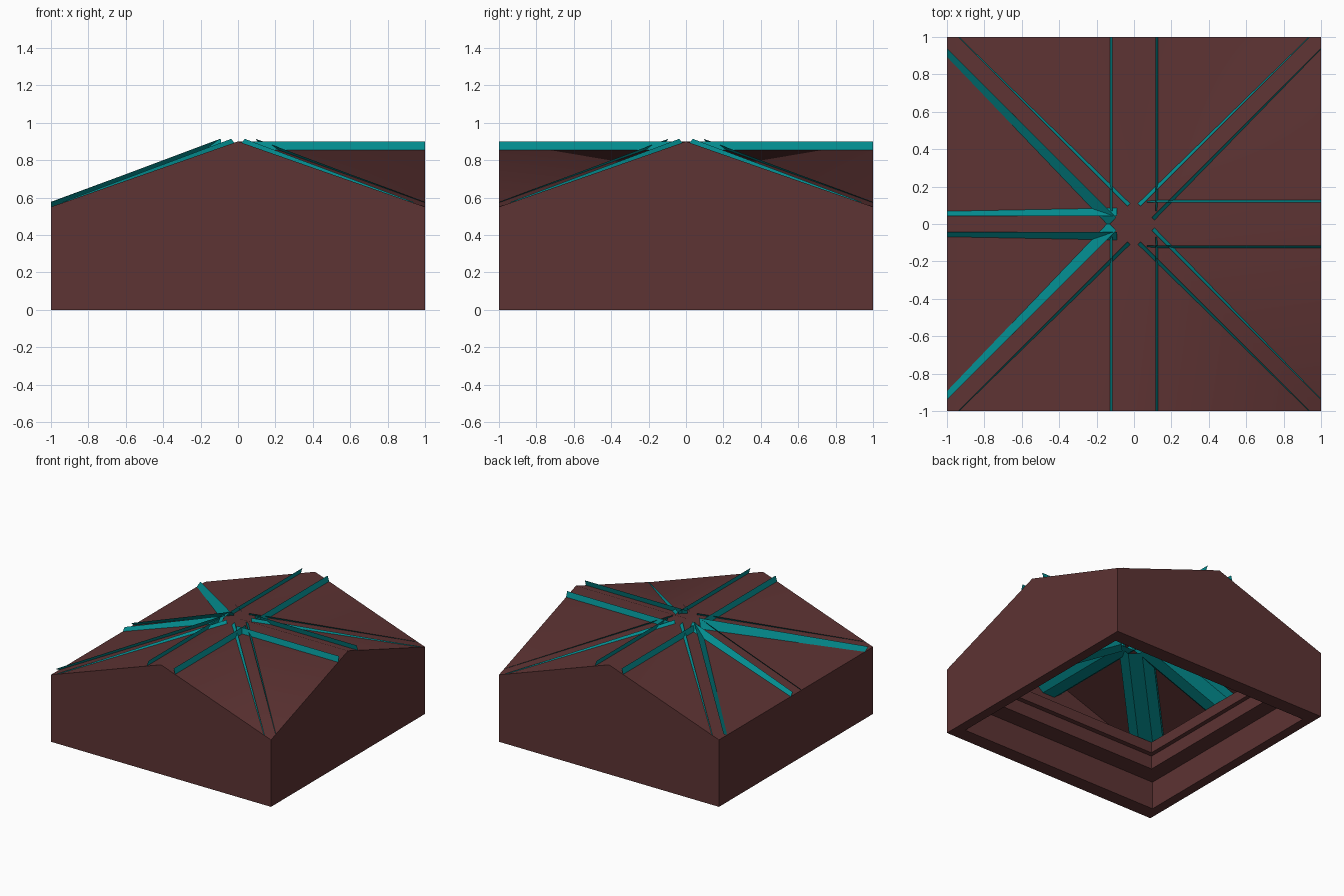
import bpy, bmesh, math
from mathutils import Vector

if "Cube" in bpy.data.objects:
    bpy.data.objects.remove(bpy.data.objects["Cube"])


def material(name, rgb):
    m = bpy.data.materials.new(name)
    m.diffuse_color = (*rgb, 1)
    m.use_nodes = True
    m.node_tree.nodes["Principled BSDF"].inputs["Base Color"].default_value = m.diffuse_color
    return m


BROWN = material("dark_red_brown", (0.110, 0.033, 0.033))
TEAL = material("teal", (0.001, 0.262, 0.275))
RIDGE, EAVE = 0.90, 0.55


def build(name, verts, faces, mat, smooth=False):
    me = bpy.data.meshes.new(name)
    me.from_pydata([tuple(v) for v in verts], [], faces)
    me.materials.append(mat)
    for p in me.polygons:
        p.use_smooth = smooth
    ob = bpy.data.objects.new(name, me)
    bpy.context.collection.objects.link(ob)
    return ob


# T-shaped roof: ridge along y, with one wing ridge towards +x
def roof_points(drop):
    e, r = EAVE - drop, RIDGE - drop
    return [(0, 0, r), (0, 1, r), (0, -1, r), (1, 0, r),
            (-1, -1, e), (1, -1, e), (1, 1, e), (-1, 1, e)]


ROOF = [(4, 2, 0), (4, 0, 7), (7, 0, 1), (0, 6, 1), (0, 3, 6), (0, 5, 3), (0, 2, 5)]
build("roof", roof_points(0), ROOF, BROWN, smooth=True)
build("ceiling", roof_points(0.03), [f[::-1] for f in ROOF], BROWN)

# Outer walls, three of them gabled
verts = roof_points(0) + [(-1, -1, 0), (1, -1, 0), (1, 1, 0), (-1, 1, 0)]
build("outer_walls", verts,
      [(8, 9, 5, 2, 4), (9, 10, 6, 3, 5), (10, 11, 7, 1, 6), (11, 8, 4, 7)], BROWN)

# Stepped cornice inside the open bottom; (x reach, y reach, height)
profile = [(1, 1, 0), (0.92, 0.88, 0), (0.92, 0.88, 0.23), (0.785, 0.73, 0.23),
           (0.785, 0.73, 0.34), (0.75, 0.69, 0.34), (0.75, 0.69, 0.43), (0.985, 0.985, 0.43)]
verts, faces, n = [], [], len(profile)
for sx, sy in ((-1, -1), (1, -1), (1, 1), (-1, 1)):
    verts += [(sx * rx, sy * ry, z) for rx, ry, z in profile]
for c in range(4):
    for i in range(n - 1):
        a, b = c * n, (c + 1) % 4 * n
        faces.append((a + i, a + i + 1, b + i + 1, b + i))
build("inner_cornice", verts, faces, BROWN)


# Open-topped rib profile swept from the centre outwards; (side, height) pairs
def rib(name, angle, half, start, end, square):
    """half: profile from top edge down; square: flat end, otherwise cut to the corner."""
    prof = half + [(-s, z) for s, z in reversed(half)]
    d = Vector((math.cos(angle), math.sin(angle), 0))
    p = Vector((-d.y, d.x, 0))
    inner, outer = [], []
    for s, z in prof:
        inner.append(d * start[0] + p * s + Vector((0, 0, start[1] + z)))
        far = 1.0 if square else math.sqrt(2) - abs(s)
        t = (far - start[0]) / (end[0] - start[0])
        outer.append(d * far + p * s + Vector((0, 0, start[1] + t * (end[1] - start[1]) + z)))
    n = len(prof)
    faces = [(i, n + i, n + i + 1, i + 1) for i in range(n - 1)]
    return build(name, inner + outer, faces, TEAL)


chamfered = [(0.042, 0), (0.125, -0.085), (0.125, -0.17), (0.052, -0.24)]
trough = [(0.115, 0), (0.13, -0.05), (0.13, -0.14), (0.055, -0.20)]

# Level ribs under the three ridges
for name, deg in (("right", 0), ("back", 90), ("front", -90)):
    rib(name + "_ridge_rib", math.radians(deg), trough, (0.07, RIDGE), (1, RIDGE), True)

# Sloping ribs to the left side and the four corners
rib("left_slope_rib", math.pi, chamfered, (0.09, 0.913), (1, 0.577), True)
for name, deg in (("back_right", 45), ("back_left", 135),
                  ("front_left", 225), ("front_right", 315)):
    rib(name + "_corner_rib", math.radians(deg), chamfered,
        (0.092, 0.914), (math.sqrt(2), 0.564), False)
